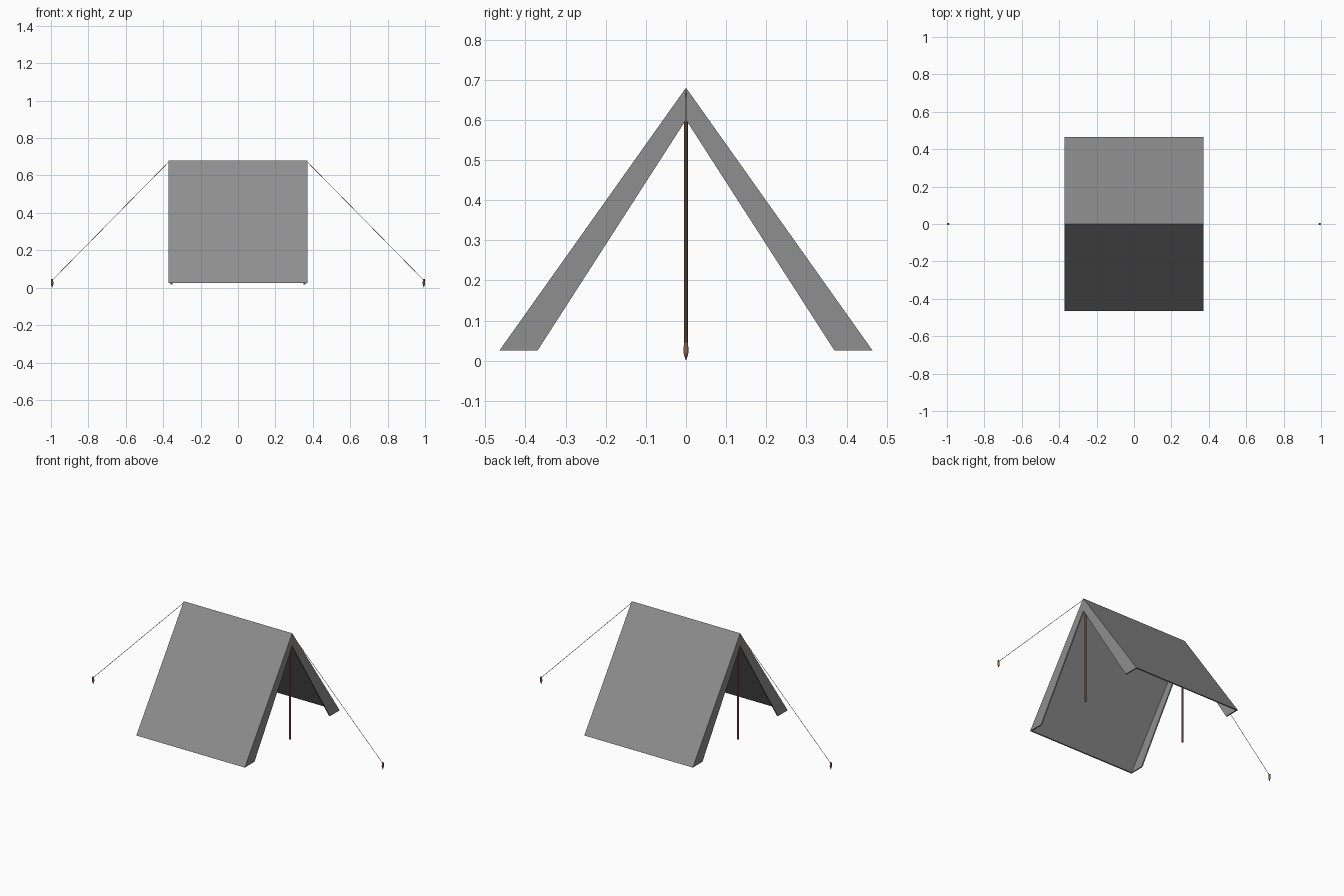
import bpy, bmesh
from mathutils import Vector

if "Cube" in bpy.data.objects:
    bpy.data.objects.remove(bpy.data.objects["Cube"])


def material(name, rgb):
    m = bpy.data.materials.new(name)
    m.diffuse_color = (*rgb, 1)
    m.use_nodes = True
    m.node_tree.nodes["Principled BSDF"].inputs["Base Color"].default_value = m.diffuse_color
    return m


CLOTH = material("cloth", (0.273, 0.273, 0.273))
WOOD = material("wood", (0.30, 0.14, 0.07))
ROPE = material("rope", (0.5, 0.43, 0.34))


def add_object(name, bm, mat):
    mesh = bpy.data.meshes.new(name)
    bm.to_mesh(mesh)
    bm.free()
    ob = bpy.data.objects.new(name, mesh)
    bpy.context.collection.objects.link(ob)
    mesh.materials.append(mat)
    return ob


def smooth(ob):
    bpy.ops.object.select_all(action='DESELECT')
    ob.select_set(True)
    bpy.context.view_layer.objects.active = ob
    bpy.ops.object.shade_smooth_by_angle()


def rod(name, a, b, radius, sides, mat):
    """Straight round rod from a to b."""
    a, b = Vector(a), Vector(b)
    bm = bmesh.new()
    bmesh.ops.create_cone(bm, cap_ends=True, segments=sides, radius1=radius,
                          radius2=radius, depth=(b - a).length)
    bm.transform(Vector((0, 0, 1)).rotation_difference(b - a).to_matrix().to_4x4())
    bmesh.ops.translate(bm, vec=(a + b) / 2, verts=bm.verts)
    smooth(add_object(name, bm, mat))


def lathe(name, profile, x, sides, mat):
    """Turned shape from a (radius, z) profile."""
    bm = bmesh.new()
    ring = [bm.verts.new((r, 0, z)) for r, z in profile]
    edges = [bm.edges.new(p) for p in zip(ring, ring[1:])]
    bmesh.ops.spin(bm, geom=ring + edges, cent=(0, 0, 0), axis=(0, 0, 1),
                   angle=6.283185307, steps=sides)
    bmesh.ops.remove_doubles(bm, verts=bm.verts, dist=1e-5)
    bmesh.ops.recalc_face_normals(bm, faces=bm.faces)
    bmesh.ops.translate(bm, vec=(x, 0, 0), verts=bm.verts)
    smooth(add_object(name, bm, mat))


def chevron(name, outer, inner, x0, x1):
    """Inverted V running from x0 to x1; outer and inner are (foot y, top z)."""
    foot = 0.025
    (yo, zo), (yi, zi) = outer, inner
    pts = [(-yo, foot), (0, zo), (yo, foot), (yi, foot), (0, zi), (-yi, foot)]
    bm = bmesh.new()
    a, b = ([bm.verts.new((x, y, z)) for y, z in pts] for x in (x0, x1))
    for k in range(6):
        n = (k + 1) % 6
        bm.faces.new((a[k], b[k], b[n], a[n]))
    for ring in (a, b):     # each end as two mirrored quads
        bm.faces.new([ring[j] for j in (0, 1, 4, 5)])
        bm.faces.new([ring[j] for j in (1, 2, 3, 4)])
    bmesh.ops.recalc_face_normals(bm, faces=bm.faces)
    add_object(name, bm, CLOTH)


# Canvas roof, one thin folded sheet
HALF, T = 0.372, 0.007
OUTER = (0.465, 0.68)
LINING = (0.465 - 1.226 * T, 0.68 - 1.727 * T)
chevron("canvas_roof", OUTER, LINING, -HALF, HALF)

# Turned-in end bands, poles, guy ropes and pegs, one set per end
for side, s in (("left", -1), ("right", 1)):
    chevron(side + "_end_band", LINING, (0.37, 0.60), s * HALF, s * (HALF - T))
    rod(side + "_pole", (0.356 * s, 0, 0.018), (0.356 * s, 0, 0.655),
        0.005, 12, WOOD)
    rod(side + "_guy_rope", (0.37 * s, 0, 0.673), (0.993 * s, 0, 0.04),
        0.0013, 12, ROPE)
    lathe(side + "_peg", [(0, 0), (0.0065, 0.02), (0.005, 0.046), (0, 0.046)],
          0.9935 * s, 12, WOOD)
